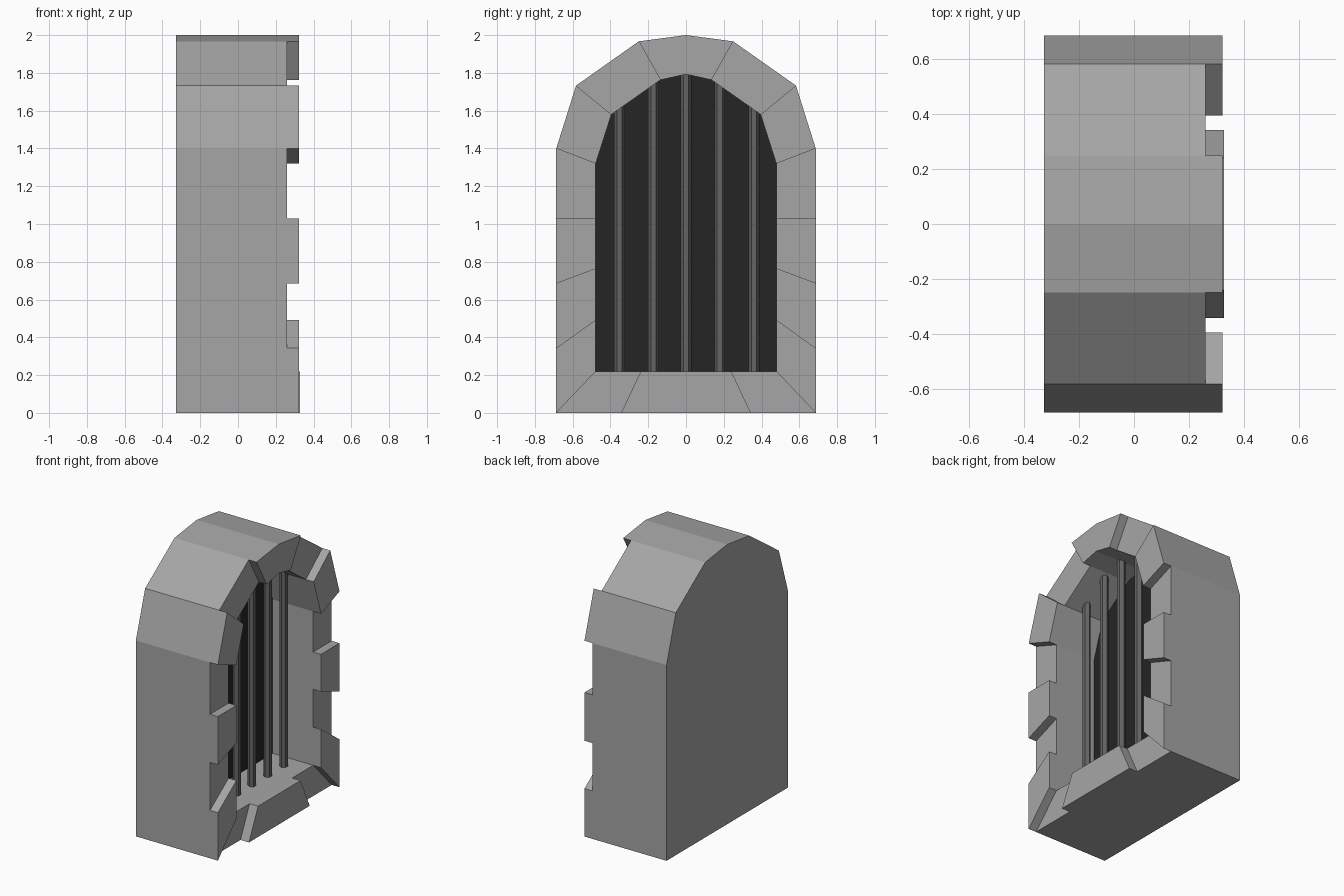
import bpy, bmesh, math

if "Cube" in bpy.data.objects:
    bpy.data.objects.remove(bpy.data.objects["Cube"])

BACK, RECESS, LOW, HIGH = -0.327, -0.06, 0.26, 0.322

# Half profiles (y, z) from bottom centre up to the apex
outer_half = [(.343, 0), (.687, 0), (.687, .343), (.687, .685), (.687, 1.03),
              (.687, 1.4), (.582, 1.733), (.25, 1.967), (0, 2)]
inner_half = [(.24, .22), (.478, .22), (.478, .493), (.478, .763), (.478, 1.03),
              (.478, 1.32), (.395, 1.58), (.135, 1.763), (0, 1.793)]


def mirrored(half):
    return half + [(-y, z) for y, z in reversed(half[:-1])]


def material(name, v):
    m = bpy.data.materials.new(name)
    m.diffuse_color = (v, v, v, 1)
    m.use_nodes = True
    m.node_tree.nodes["Principled BSDF"].inputs["Base Color"].default_value = m.diffuse_color
    return m


def finish(bm, name, mat):
    bmesh.ops.recalc_face_normals(bm, faces=bm.faces)
    me = bpy.data.meshes.new(name)
    bm.to_mesh(me)
    bm.free()
    ob = bpy.data.objects.new(name, me)
    bpy.context.collection.objects.link(ob)
    me.materials.append(mat)
    return ob


outer, inner = mirrored(outer_half), mirrored(inner_half)
n = len(outer)

# Stone surround: solid back, recessed opening, alternate stones raised
bm = bmesh.new()


def ring(profile, x):
    return [bm.verts.new((x, y, z)) for y, z in profile]


back, rim_out = ring(outer, BACK), ring(outer, LOW)
rim_in, deep = ring(inner, LOW), ring(inner, RECESS)
bm.faces.new(back)
raised = {1, 3, 5, 7, 8, 10, 12, 14, n - 1}
top_out, top_in = {}, {}
for i in range(n):
    j = (i + 1) % n
    bm.faces.new((back[i], back[j], rim_out[j], rim_out[i]))
    bm.faces.new((rim_in[i], rim_in[j], deep[j], deep[i]))
    if i not in raised:
        bm.faces.new((rim_out[i], rim_out[j], rim_in[j], rim_in[i]))
        continue
    x = HIGH + (.005 if i == n - 1 else 0)
    for k in (i, j):
        if k not in top_out:
            top_out[k] = bm.verts.new((x, *outer[k]))
            top_in[k] = bm.verts.new((x, *inner[k]))
    bm.faces.new((rim_out[i], rim_out[j], top_out[j], top_out[i]))
    bm.faces.new((top_out[i], top_out[j], top_in[j], top_in[i]))
    bm.faces.new((top_in[i], top_in[j], rim_in[j], rim_in[i]))
    # Stone ends, only where the neighbour is lower
    for k, neighbour in ((i, (i - 1) % n), (j, j)):
        if neighbour not in raised:
            bm.faces.new((rim_out[k], top_out[k], top_in[k], rim_in[k]))
finish(bm, "stone_surround", material("stone", .38))

# Dark panel closing the opening
bm = bmesh.new()
bm.faces.new([bm.verts.new((RECESS, y, z)) for y, z in inner])
panel = finish(bm, "dark_panel", material("dark", .018))
if panel.data.polygons[0].normal.x < 0:
    panel.data.flip_normals()

# Six-sided iron bars
iron = material("iron", .13)
for k, (y, top) in enumerate([(-.352, 1.64), (-.172, 1.77), (0, 1.81),
                              (.178, 1.77), (.36, 1.64)]):
    bm = bmesh.new()
    bmesh.ops.create_cone(bm, cap_ends=True, segments=6, radius1=.028,
                          radius2=.028, depth=top - .2)
    bar = finish(bm, f"iron_bar_{k + 1}", iron)
    bar.location = (.11, y, (top + .2) / 2)
    bar.rotation_euler.z = math.radians(0)
